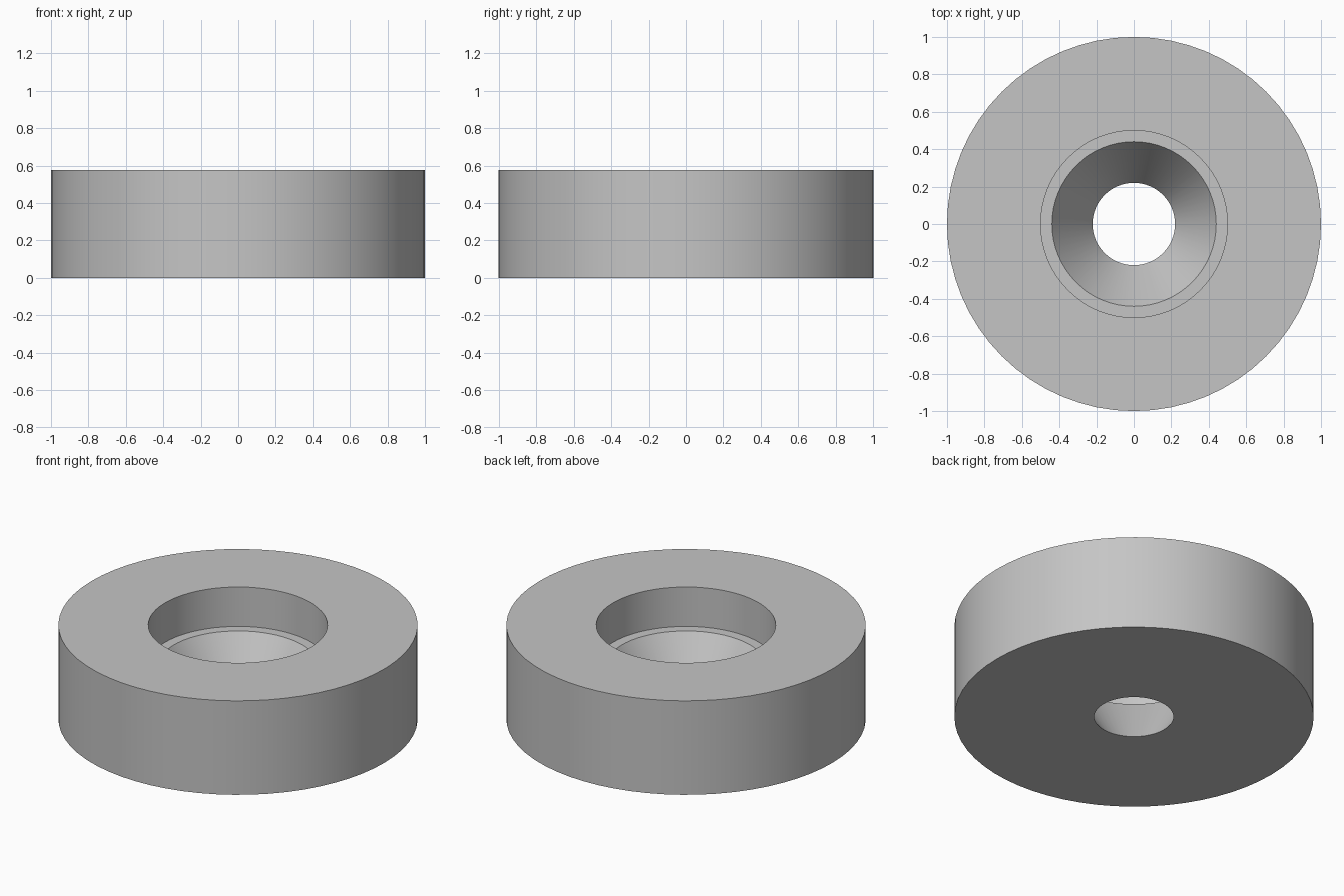
import bpy
import bmesh
from math import pi, radians
from mathutils import Vector

cube = bpy.data.objects.get("Cube")
if cube:
    bpy.data.objects.remove(cube, do_unlink=True)

SEGMENTS = 64
HEIGHT = 0.577
STEP_Z = 0.335

# Plain grey metal
grey = bpy.data.materials.new("grey_metal")
grey.use_nodes = True
colour = (0.56, 0.56, 0.56, 1.0)
grey.diffuse_color = colour
grey.node_tree.nodes["Principled BSDF"].inputs["Base Color"].default_value = colour

# Ring section: outer wall, counterbore, narrow ledge, tapered hole
profile = [(1.0, 0), (1.0, HEIGHT), (0.5, HEIGHT),
           (0.5, STEP_Z), (0.44, STEP_Z), (0.22, 0)]

bm = bmesh.new()
verts = [bm.verts.new((r, 0, z)) for r, z in profile]
edges = [bm.edges.new((v, verts[(i + 1) % len(verts)])) for i, v in enumerate(verts)]
bmesh.ops.spin(bm, geom=verts + edges, cent=Vector(), axis=(0, 0, 1),
               angle=2 * pi, steps=SEGMENTS, use_merge=False)
bmesh.ops.remove_doubles(bm, verts=bm.verts[:], dist=0.0005)
bmesh.ops.recalc_face_normals(bm, faces=bm.faces[:])

mesh = bpy.data.meshes.new("countersunk_ring")
bm.to_mesh(mesh)
bm.free()
mesh.materials.append(grey)
ring = bpy.data.objects.new("countersunk_ring", mesh)
bpy.context.collection.objects.link(ring)

# Smooth round walls with crisp rims
bpy.ops.object.select_all(action="DESELECT")
ring.select_set(True)
bpy.context.view_layer.objects.active = ring
bpy.ops.object.shade_smooth_by_angle(angle=radians(30))
